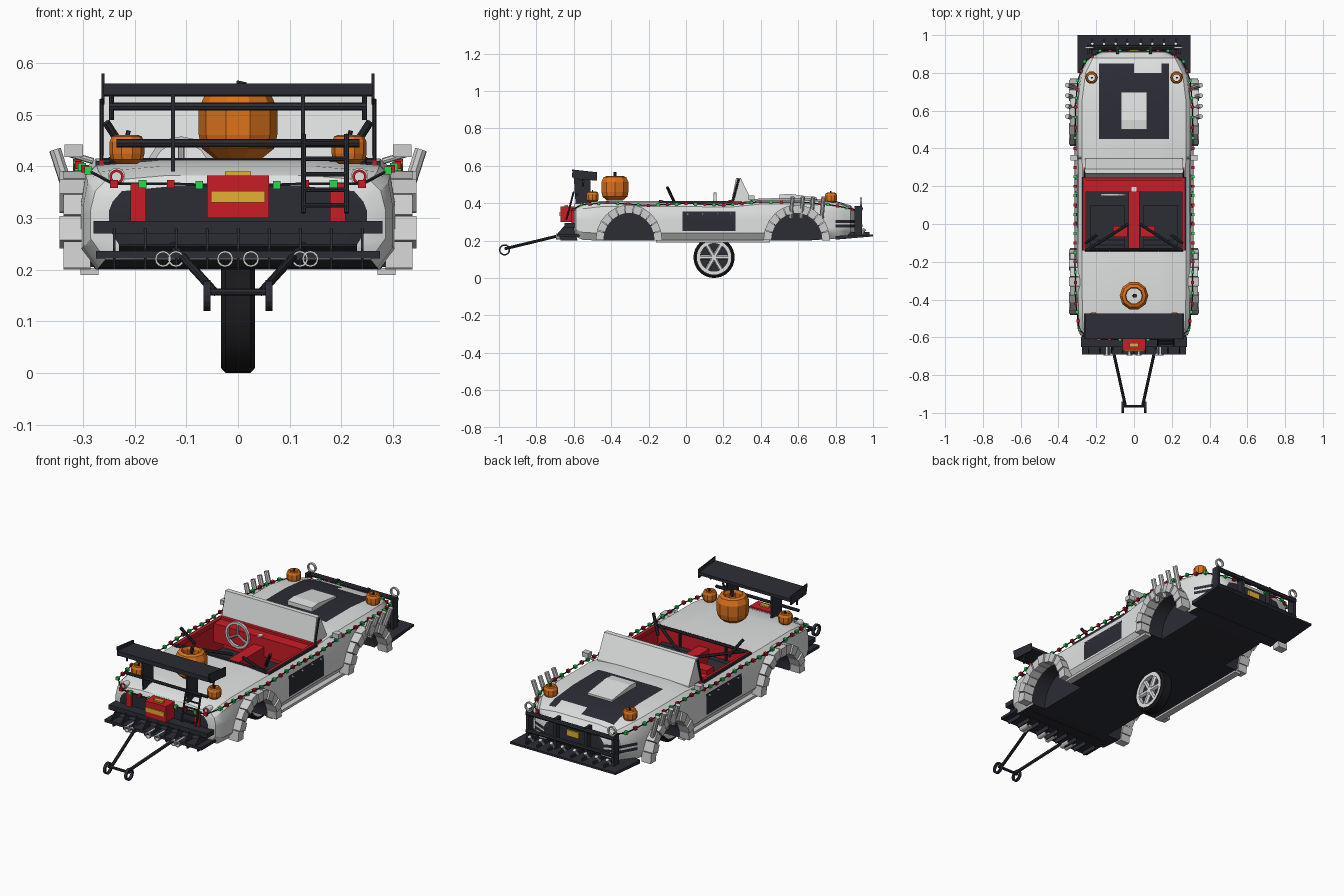
import bpy, bmesh
from math import pi, sin, cos, hypot
from mathutils import Vector, Matrix

old = bpy.data.objects.get("Cube")
if old:
    bpy.data.objects.remove(old)


def material(name, *rgb):
    m = bpy.data.materials.new(name)
    m.use_nodes = True
    m.diffuse_color = (*rgb, 1)
    m.node_tree.nodes["Principled BSDF"].inputs["Base Color"].default_value = (*rgb, 1)
    return m


WHITE = material("white paint", .75, .76, .76)
DARK = material("charcoal", .025, .026, .036)
RED = material("red", .6, .012, .02)
ORANGE = material("pumpkin orange", .72, .17, .012)
GREEN = material("green bulb", .02, .7, .08)
YELLOW = material("yellow", .75, .45, .03)
GREY = material("light grey", .62, .62, .62)
BLACK = material("tyre black", .01, .01, .012)


def finish(name, bm, mat, smooth=False):
    bmesh.ops.recalc_face_normals(bm, faces=bm.faces)
    me = bpy.data.meshes.new(name)
    bm.to_mesh(me)
    bm.free()
    ob = bpy.data.objects.new(name, me)
    bpy.context.collection.objects.link(ob)
    me.materials.append(mat)
    if smooth:
        smooth_shade(ob)
    return ob


def smooth_shade(ob):
    bpy.ops.object.select_all(action='DESELECT')
    ob.select_set(True)
    bpy.context.view_layer.objects.active = ob
    bpy.ops.object.shade_smooth_by_angle(angle=.55)


def box(name, mat, x, y, z):
    """Box from three (low, high) ranges."""
    bm = bmesh.new()
    bmesh.ops.create_cube(bm, size=1)
    for v in bm.verts:
        v.co = [(a + b) / 2 + c * abs(b - a) for (a, b), c in zip((x, y, z), v.co)]
    return finish(name, bm, mat)


def rod(name, mat, a, b, r, sides=8):
    a, b = Vector(a), Vector(b)
    d = b - a
    bm = bmesh.new()
    bmesh.ops.create_cone(bm, cap_ends=True, segments=sides, radius1=r, radius2=r, depth=d.length,
                          matrix=Matrix.Translation((a + b) / 2) @ d.to_track_quat('Z', 'Y').to_matrix().to_4x4())
    return finish(name, bm, mat, sides > 11)


def prism(name, mat, pts, x0, x1):
    """Side profile of (y, z) points stretched along x."""
    bm = bmesh.new()
    f = bm.faces.new([bm.verts.new((x0, y, z)) for y, z in pts])
    g = bmesh.ops.extrude_face_region(bm, geom=[f])["geom"]
    bmesh.ops.translate(bm, vec=(x1 - x0, 0, 0), verts=[v for v in g if isinstance(v, bmesh.types.BMVert)])
    return finish(name, bm, mat)


def lathe(name, mat, pts, centre, axis='Z', sides=12, smooth=False):
    """Spin a closed loop of (radius, height) points about an axis."""
    bm = bmesh.new()
    rings = [[bm.verts.new((r * cos(2 * pi * i / sides), r * sin(2 * pi * i / sides), h))
              for i in range(sides)] for r, h in pts]
    for p, q in zip(rings, rings[1:] + rings[:1]):
        for i in range(sides):
            j = (i + 1) % sides
            bm.faces.new((p[i], p[j], q[j], q[i]))
    turn = {'Z': Matrix(), 'X': Matrix.Rotation(pi / 2, 4, 'Y'), 'Y': Matrix.Rotation(pi / 2, 4, 'X')}[axis]
    bm.transform(Matrix.Translation(centre) @ turn.to_4x4())
    return finish(name, bm, mat, smooth)


def ring(name, mat, centre, axis, r, t, d, sides=16):
    return lathe(name, mat, [(r, -d), (r, d), (r - t, d), (r - t, -d)], centre, axis, sides)


# Body shell: lofted sections along the length (y, half width, bottom, top)
stations = [(-.6, .25, .24, .362), (-.588, .285, .22, .382), (-.55, .3, .203, .4), (-.45, .304, .2, .412),
            (-.2, .306, .2, .412), (.25, .303, .2, .41), (.4, .306, .2, .425), (.65, .306, .2, .425),
            (.8, .285, .21, .412), (.88, .24, .23, .388), (.91, .17, .25, .35)]
bm = bmesh.new()
loops = []
for y, w, b, t in stations:
    m = b + (t - b) * .6
    half = [(.9 * w, b), (w, b + .04), (w, m), (.97 * w, t - .03), (.9 * w, t - .01), (.5 * w, t)]
    loops.append([bm.verts.new((x, y, z)) for x, z in half + [(-x, z) for x, z in half[::-1]]])
for p, q in zip(loops, loops[1:]):
    for i in range(len(p)):
        j = (i + 1) % len(p)
        bm.faces.new((p[i], p[j], q[j], q[i]))
bm.faces.new(loops[0])
bm.faces.new(loops[-1])
cuts = [(0, x) for x in (-.185, -.07, 0, .07, .145, .185)] + [(1, y) for y in (-.02, .265, .45, .5, .7, .8, .85)]
cuts += [(2, z) for z in (.25, .27, .285, .295, .31, .355)]
for axis, at in cuts:
    n = Vector([float(i == axis) for i in range(3)])
    bmesh.ops.bisect_plane(bm, geom=bm.verts[:] + bm.edges[:] + bm.faces[:], plane_co=n * at, plane_no=n)
body = finish("body_shell", bm, WHITE)
body.data.materials.append(DARK)
body.data.materials.append(RED)

# Cut the cockpit and the wheel wells
ARCHES = (-.305, .592)
cutters = [box("cockpit_cutter", DARK, (-.26, .26), (-.145, .25), (.25, .6))]
for y in ARCHES:
    for s in (-1, 1):
        cutters.append(rod("well_cutter", DARK, (s * .2, y, .215), (s * .5, y, .215), .14, 32))
bpy.context.view_layer.objects.active = body
for c in cutters:
    mod = body.modifiers.new("cut", 'BOOLEAN')
    mod.operation, mod.solver, mod.object = 'DIFFERENCE', 'EXACT', c
    bpy.ops.object.modifier_apply(modifier=mod.name)
for c in cutters:
    bpy.data.objects.remove(c)

# Colour the shell by place and direction
for f in body.data.polygons:
    (x, y, z), n = f.center, f.normal
    ax = abs(x)
    f.material_index = 0
    well = any(hypot(y - a, z - .215) < .143 for a in ARCHES) and (abs(n.x) < .1 or ax < .21)
    hood = n.z > .7 and ax < .185 and .45 < y < .85
    hood = hood and not (ax < .07 and .5 < y < .7) and not (0 < x < .145 and y > .8)
    panel = abs(n.x) > .7 and ax > .27 and -.02 < y < .265 and .25 < z < .355
    vent = y > .8 and (.27 < z < .285 or .295 < z < .31) and abs(n.x) > .3
    if well or hood or panel or vent or abs(n.y) > .95 and (y < -.597 or y > .9) or n.z < -.7:
        f.material_index = 1
    if ax < .261 and -.146 < y < .251 and .24 < z < .4:
        f.material_index = 1 if n.z > .9 else 2
smooth_shade(body)

# Interior
box("dashboard", RED, (-.258, .258), (.17, .25), (.31, .405))
box("centre_tunnel", RED, (-.03, .03), (-.145, .2), (.25, .36))
box("dash_dial", WHITE, (-.012, .012), (.17, .195), (.405, .41))
ring("steering_wheel", GREY, (-.11, .155, .39), 'Y', .068, .012, .007)
for a in (0, 2.1, 4.2):
    rod("steering_spoke", GREY, (-.11, .155, .39), (-.11 + .06 * sin(a), .155, .39 + .06 * cos(a)), .006)
for s in (-1, 1):
    box("seat_cushion", DARK, (s * .05, s * .23), (-.1, .1), (.25, .29))
    prism("seat_back", DARK, [(-.08, .28), (-.11, .33), (-.14, .33), (-.13, .28)], s * .05, s * .23)
    box("seat_pad", RED, (s * .035, s * .11), (-.07, -.01), (.28, .32))
    rod("cage_brace", DARK, (s * .25, -.14, .41), (s * .03, .0, .37), .008)
    rod("cage_upright", DARK, (s * .13, -.14, .25), (s * .13, -.138, .41), .007)
    rod("corner_lever", DARK, (s * .255, -.1, .485), (s * .2, -.06, .4), .008)
    box("door_trim", RED, (s * .255, s * .268), (-.14, .3), (.39, .412))
    box("door_seal", DARK, (s * .268, s * .276), (-.14, .25), (.39, .41))
    rod("windshield_post", DARK, (s * .262, .25, .41), (s * .262, .282, .53), .006)
    for y in (.01, .09, .17, .24):
        rod("panel_bolt", WHITE, (s * .296, y, .343), (s * .31, y, .343), .005, 6)
    # Mirrors, pipes and skirts
    rod("mirror_arm", GREY, (s * .28, .35, .41), (s * .33, .35, .425), .006)
    box("wing_mirror", GREY, (s * .3, s * .336), (.335, .365), (.418, .442))
    for i in range(4):
        y = .56 + .055 * i
        rod("stack_pipe", GREY, (s * .318, y, .32), (s * .354, y + .01, .432), .012, 8)
    prism("side_skirt", GREY, [(-.16, .19), (.45, .19), (.45, .203), (-.16, .203)], s * .27, s * .305)
    # Blocky wheel arch flares
    for y0 in ARCHES:
        for i in range(11):
            a, b = pi * i / 11, pi * (i + .94) / 11
            pts = [(y0 + r * cos(t), .2 + r * 1.08 * sin(t)) for r, t in
                   ((.135, a), (.178, a), (.178, b), (.135, b))]
            prism("arch_flare", GREY, pts, s * .285, s * (.345 if i % 2 else .338))
rod("cage_crossbar", DARK, (-.26, -.135, .408), (.26, -.135, .408), .008)
prism("windshield", WHITE, [(.24, .4), (.268, .535), (.292, .535), (.348, .42), (.348, .4)], -.26, .26)
box("windshield_base", RED, (-.258, .258), (.228, .25), (.4, .416))
prism("hood_scoop", WHITE, [(.5, .42), (.5, .445), (.55, .45), (.7, .43), (.7, .415)], -.07, .07)

# Rear wing
prism("wing_blade", DARK, [(-.61, .56), (-.475, .55), (-.475, .535), (-.61, .538)], -.26, .26)
rod("wing_lower_bar", DARK, (-.25, -.55, .516), (.25, -.55, .516), .008)
rod("wing_base_bar", DARK, (-.235, -.58, .445), (.235, -.58, .445), .008)
for s in (-1, 1):
    prism("wing_end_plate", DARK, [(-.61, .58), (-.475, .565), (-.475, .52), (-.6, .53)], s * .258, s * .264)
    prism("wing_post", DARK, [(-.59, .39), (-.51, .39), (-.51, .54), (-.6, .54)], s * .122, s * .13)
    rod("wing_drop", DARK, (s * .245, -.55, .49), (s * .245, -.55, .54), .005)

# Hollow pumpkins with open tops
shell = [(.6, 0), (.92, .15), (1, .35), (1, .75), (.84, .95), (.62, 1), (.55, .9), (.55, 0)]
for x, y, z, r, h in [(0, -.38, .415, .076, .13), (-.215, -.5, .405, .034, .056), (.215, -.5, .405, .034, .056),
                      (-.225, .775, .4, .034, .056), (.225, .775, .4, .034, .056)]:
    lathe("pumpkin", ORANGE, [(r * a, h * b) for a, b in shell], (x, y, z), sides=10)
    rod("pumpkin_stem", DARK, (x, y, z + h * .9), (x + r * .1, y, z + h * 1.15), r * .13, 6)

# Rear platform, lamps, ladder and carried box
box("rear_bumper_bar", DARK, (-.28, .28), (-.65, -.595), (.27, .294))
box("rear_platform", DARK, (-.275, .275), (-.69, -.57), (.222, .236))
prism("rear_diffuser", DARK, [(-.64, .245), (-.5, .2), (-.5, .21), (-.62, .25)], -.23, .23)
for i in range(9):
    prism("diffuser_fin", DARK, [(-.685, .24), (-.67, .2), (-.58, .2), (-.6, .28), (-.65, .28)],
          -.242 + i * .06, -.237 + i * .06)
for x in (-.145, -.12, -.025, .025, .12, .14):
    ring("exhaust_tip", GREY, (x, -.665, .221), 'Y', .016, .004, .03, 12)
box("carried_box", RED, (-.06, .06), (-.67, -.6), (.3, .382))
box("box_label", YELLOW, (-.052, .052), (-.675, -.668), (.33, .352))
box("box_handle", YELLOW, (-.025, .025), (-.65, -.63), (.382, .39))
for s in (-1, 1):
    box("tail_lamp", RED, (s * .178, s * .208), (-.612, -.595), (.29, .368))
    rod("tail_disc", WHITE, (s * .235, -.595, .38), (s * .235, -.56, .38), .017, 14)
    ring("tail_ring", RED, (s * .235, -.595, .38), 'Y', .014, .005, .004)
for x in (.127, .21):
    rod("ladder_rail", DARK, (x, -.64, .31), (x, -.6, .462), .005)
for i in range(5):
    k = i / 4
    rod("ladder_rung", DARK, (.127, -.637 + .033 * k, .325 + .12 * k), (.21, -.637 + .033 * k, .325 + .12 * k), .0045)

# Tow frame
for s in (-1, 1):
    rod("tow_arm", DARK, (s * .13, -.58, .25), (s * .045, -.965, .157), .008)
    ring("tow_eye", DARK, (s * .06, -.97, .15), 'X', .03, .008, .007)
rod("tow_crossbar", DARK, (-.06, -.965, .157), (.06, -.965, .157), .007)

# Nose: splitter, push bar and rings
prism("nose_splitter", DARK, [(.8, .205), (1, .222), (1, .232), (.8, .225)], -.3, .3)
rod("push_bar_top", DARK, (-.25, .935, .37), (.25, .935, .37), .012)
rod("push_bar_low", DARK, (-.25, .935, .28), (.25, .935, .28), .01)
box("nose_plate", YELLOW, (-.035, .035), (.912, .92), (.305, .335))
for s in (-1, 1):
    ring("nose_ring", GREY, (s * .235, .935, .405), 'Y', .024, .006, .006)
    for x in (.08, .235):
        box("push_bar_post", DARK, (s * x, s * (x + .015)), (.9, .94), (.22, .385))
    for i in range(4):
        x = s * (.035 + .062 * i)
        rod("splitter_pin", GREY, (x, .93, .225), (x, .955, .262), .009)
        box("splitter_rib", DARK, (x - .004, x + .004), (.87, .98), (.222, .245))

# Single wheel underneath
WC = Vector((0, .15, .11))
lathe("tyre", BLACK, [(.088, -.03), (.1, -.033), (.11, -.024), (.11, .024), (.1, .033), (.088, .03)],
      WC, 'X', 32, True)
ring("wheel_rim", WHITE, WC, 'X', .092, .018, .032, 32)
rod("wheel_hub", WHITE, WC - Vector((.026, 0, 0)), WC + Vector((.026, 0, 0)), .024, 12)
rod("wheel_back", DARK, WC - Vector((.01, 0, 0)), WC + Vector((.01, 0, 0)), .075, 24)
for i in range(6):
    d = Vector((0, cos(pi * i / 3), sin(pi * i / 3)))
    for s in (-1, 1):
        side = Vector((s * .02, 0, 0))
        rod("wheel_spoke", WHITE, WC + side, WC + side + d * .076, .012, 6)

# Bulb garland around the shoulder line
half = [(.02, -.61, .362), (.13, -.612, .366), (.24, -.603, .366), (.29, -.56, .392), (.308, -.42, .402),
        (.312, -.2, .388), (.312, 0, .398), (.312, .2, .39), (.312, .4, .407), (.31, .62, .405),
        (.298, .76, .393), (.262, .86, .375), (.18, .917, .36), (.02, .922, .365)]
for s in (-1, 1):
    path = [Vector((s * x, y, z)) for x, y, z in half]
    count = 0
    for a, b in zip(path, path[1:]):
        rod("garland_cable", DARK, a, b, .003, 5)
        steps = max(1, round((b - a).length / .05))
        for k in range(steps):
            x, y, z = a.lerp(b, k / steps)
            r = .0075
            box("garland_bulb", (RED, GREEN)[count % 2], (x - r, x + r), (y - r, y + r), (z - r, z + r))
            count += 1
